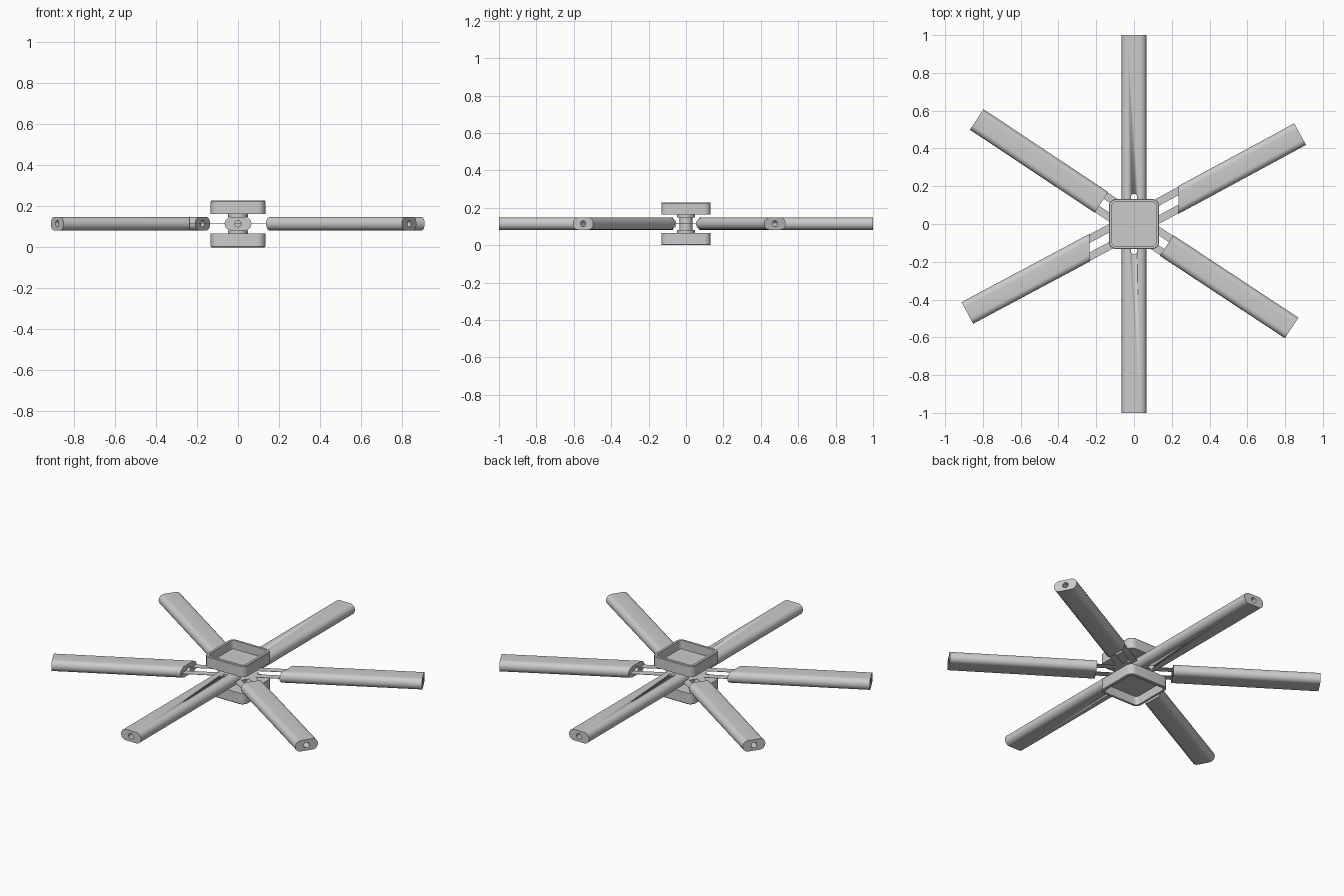
import bpy, bmesh, math
from mathutils import Matrix

if "Cube" in bpy.data.objects:
    bpy.data.objects.remove(bpy.data.objects["Cube"])

MID = 0.115          # height of the arm plane
HALF_W, HALF_H, BORE = 0.065, 0.0325, 0.016


def loft(name, rings, wrap=False, rot=0.0, z=0.0):
    """Skin a stack of equal-length point rings; cap the ends or wrap round."""
    bm = bmesh.new()
    vr = [[bm.verts.new(p) for p in r] for r in rings]
    n = len(rings[0])
    pairs = list(zip(vr, vr[1:])) + ([(vr[-1], vr[0])] if wrap else [])
    for a, b in pairs:
        for i in range(n):
            j = (i + 1) % n
            bm.faces.new((a[i], a[j], b[j], b[i]))
    if not wrap:
        bm.faces.new(vr[0])
        bm.faces.new(vr[-1])
    bmesh.ops.recalc_face_normals(bm, faces=bm.faces)
    bm.transform(Matrix.Translation((0, 0, z)) @ Matrix.Rotation(rot, 4, 'Z'))
    me = bpy.data.meshes.new(name)
    bm.to_mesh(me)
    bm.free()
    ob = bpy.data.objects.new(name, me)
    bpy.context.collection.objects.link(ob)
    bpy.ops.object.select_all(action='DESELECT')
    ob.select_set(True)
    bpy.context.view_layer.objects.active = ob
    bpy.ops.object.shade_smooth_by_angle(angle=math.radians(35))
    return ob


def rounded_rect(hx, hy, r, seg=8):
    pts = []
    for k, (sx, sy) in enumerate([(1, 1), (-1, 1), (-1, -1), (1, -1)]):
        for i in range(seg + 1):
            a = math.pi / 2 * (k + i / seg)
            pts.append((sx * (hx - r) + r * math.cos(a), sy * (hy - r) + r * math.sin(a)))
    return pts


def circle(r, n=32):
    return [(r * math.cos(2 * math.pi * i / n), r * math.sin(2 * math.pi * i / n)) for i in range(n)]


def disc(name, r, z0, z1, x=0, y=0):
    return loft(name, [[(px + x, py + y, z) for px, py in circle(r)] for z in (z0, z1)])


def arm(name, angle, start, skew=0.0):
    """Flat oval tube with a round bore; skew slants the hub end."""
    outer = rounded_rect(HALF_W, HALF_H, HALF_H - 0.001)
    inner = []
    n = len(outer)
    for i in range(n):
        a = 2 * math.pi * (i + 0.5) / n
        inner.append((BORE * math.cos(a), BORE * math.sin(a)))
    near = lambda ring: [(start + skew * t, t, h) for t, h in ring]
    far = lambda ring: [(1.0, t, h) for t, h in ring]
    return loft(name, [near(outer), far(outer), far(inner), near(inner)], True, angle, MID)


def strap(name, angle, end, side):
    """Thin flat strip linking an arm to the hub."""
    t0, t1 = sorted((side * 0.022, side * 0.062))
    box = [(0.03, t0), (end, t0), (end, t1), (0.03, t1)]
    return loft(name, [[(d, t, h) for d, t in box] for h in (-0.001, 0.001)], False, angle, MID)


# six arms: angle, distance where the tube starts, slant of its inner end
arms = {
    "back": (90, 0.07, 0), "front": (270, 0.07, 0),
    "back_right": (28.4, 0.267, 0.54), "front_left": (208.1, 0.267, 0.54),
    "back_left": (146.4, 0.207, 0), "front_right": (326.6, 0.207, 0),
}
for label, (deg, start, skew) in arms.items():
    ang = math.radians(deg)
    tube = arm(label + "_arm", ang, start, skew)
    for side, s in (("left", 1), ("right", -1)):
        strap(f"{label}_strap_{side}", ang, start + skew * s * 0.04 + 0.01, s)
    # bolt hole through the straight arms
    if deg in (90, 270):
        cut = disc(label + "_hole_cutter", 0.017, 0.05, 0.18, 0, 0.142 if deg == 90 else -0.142)
        cut.hide_render = True
        cut.hide_set(True)
        mod = tube.modifiers.new("bolt_hole", 'BOOLEAN')
        mod.object = cut
        mod.solver = 'EXACT'


# open square cups above and below the hub
def cup(name, base, rim):
    s = 1 if rim > base else -1
    wall = 0.016
    layers = [(0.0, base), (0.0, rim - s * 0.004), (0.003, rim),
              (wall, rim), (wall, base + s * 0.014)]
    rings = []
    for inset, z in layers:
        r = rounded_rect(0.133 - inset, 0.132 - inset, 0.036 - inset, 6)
        rings.append([(x, y, z) for x, y in r])
    return loft(name, rings)


cup("top_cup", 0.163, 0.228)
cup("bottom_cup", 0.066, 0.0)

# hub: collars, core and thin middle plate
disc("top_collar", 0.048, 0.148, 0.168)
disc("bottom_collar", 0.048, 0.062, 0.082)
disc("hub_core", 0.035, 0.08, 0.15)
disc("hub_plate", 0.11, MID - 0.001, MID + 0.001)
